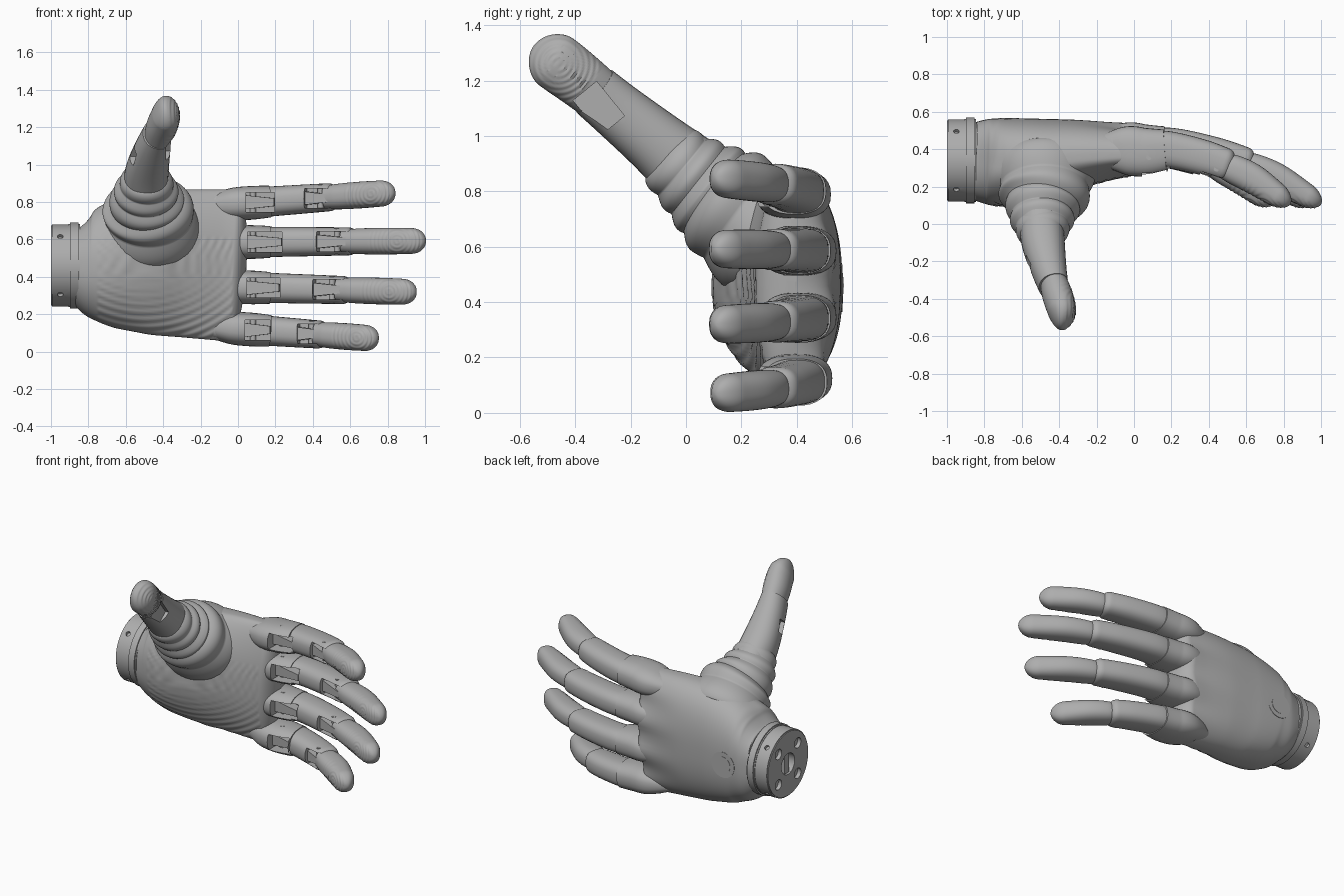
import bpy, bmesh, math
from mathutils import Vector, Matrix

cube = bpy.data.objects.get("Cube")
if cube:
    bpy.data.objects.remove(cube, do_unlink=True)

grey = bpy.data.materials.new("warm_grey")
grey.use_nodes = True
grey.diffuse_color = (0.42, 0.42, 0.42, 1)
bsdf = next(n for n in grey.node_tree.nodes if n.type == 'BSDF_PRINCIPLED')
bsdf.inputs["Base Color"].default_value = grey.diffuse_color
bsdf.inputs["Roughness"].default_value = 0.6


def smooth(obj, angle=35):
    bpy.ops.object.select_all(action='DESELECT')
    obj.select_set(True)
    bpy.context.view_layer.objects.active = obj
    bpy.ops.object.shade_smooth_by_angle(angle=math.radians(angle))


def finish(name, bm, angle=35):
    bmesh.ops.recalc_face_normals(bm, faces=bm.faces)
    mesh = bpy.data.meshes.new(name)
    bm.to_mesh(mesh)
    bm.free()
    obj = bpy.data.objects.new(name, mesh)
    bpy.context.collection.objects.link(obj)
    mesh.materials.append(grey)
    smooth(obj, angle)
    return obj


def spline(stations, u):
    """Catmull-Rom through stations of (x, y, z, width, height)."""
    n = len(stations) - 1
    i = min(int(u * n), n - 1)
    f = u * n - i
    a, b, c, d = (stations[min(max(i + k, 0), n)] for k in (-1, 0, 1, 2))
    return [q + 0.5 * f * (r - p + f * (2 * p - 5 * q + 4 * r - s + f * (3 * (q - r) + s - p)))
            for p, q, r, s in zip(a, b, c, d)]


def loft(name, stations, ref, rings=32, sides=32, power=2.3, tip=0.0, shape=None, angle=35):
    """Superellipse skin along a path; tip rounds the far end over that length."""
    bm = bmesh.new()
    end = Vector(stations[-1][:3])
    ref = Vector(ref)
    loops = []
    for i in range(rings + 1):
        u = i / rings
        if tip:
            u = 1 - (1 - u) ** 1.4
        s = spline(stations, u)
        p = Vector(s[:3])
        lo, hi = max(u - .02, 0), min(u + .02, 1)
        t = (Vector(spline(stations, hi)[:3]) - Vector(spline(stations, lo)[:3])).normalized()
        side = (ref - t * t.dot(ref)).normalized()
        up = t.cross(side)
        d = (end - p).length
        k = max(0.05, math.sqrt(1 - (1 - d / tip) ** 2)) if tip and d < tip else 1
        loop = []
        for j in range(sides):
            a = math.tau * j / sides
            c, sn = math.cos(a), math.sin(a)
            c = math.copysign(abs(c) ** (2 / power), c)
            sn = math.copysign(abs(sn) ** (2 / power), sn)
            q = p + side * (c * s[3] * k) + up * (sn * s[4] * k)
            loop.append(bm.verts.new(shape(q, p, u) if shape else q))
        loops.append(loop)
    for l0, l1 in zip(loops, loops[1:]):
        for j in range(sides):
            bm.faces.new((l0[j], l0[j - 1], l1[j - 1], l1[j]))
    bm.faces.new(loops[0])
    bm.faces.new(loops[-1])
    return finish(name, bm, angle)


def box(name, centre, size, rot=(0, 0, 0), taper=1):
    bm = bmesh.new()
    bmesh.ops.create_cube(bm, size=1)
    for v in bm.verts:
        v.co.z *= taper if v.co.x > 0 else 1
    m = Matrix.Diagonal((*size, 1))
    for axis, r in zip("XYZ", rot):
        m = Matrix.Rotation(math.radians(r), 4, axis) @ m
    bm.transform(Matrix.Translation(centre) @ m)
    return finish(name, bm)


def rod(name, centre, radius, length, axis, bevel=0.0):
    bm = bmesh.new()
    bmesh.ops.create_cone(bm, cap_ends=True, cap_tris=True, segments=48,
                          radius1=radius, radius2=radius, depth=length)
    if bevel:
        rim = [e for e in bm.edges if abs(e.verts[0].co.z - e.verts[1].co.z) < 1e-5
               and all(v.co.xy.length > radius / 2 for v in e.verts)]
        bmesh.ops.bevel(bm, geom=rim, offset=bevel, segments=2, affect='EDGES')
    turn = Vector((0, 0, 1)).rotation_difference(Vector(axis)).to_matrix().to_4x4()
    bm.transform(Matrix.Translation(centre) @ turn)
    return finish(name, bm)


def cut(targets, cutters):
    if len(cutters) > 1:
        for c in cutters:
            c.select_set(True)
        bpy.context.view_layer.objects.active = cutters[0]
        bpy.ops.object.join()
    for obj in targets:
        mod = obj.modifiers.new("cut", 'BOOLEAN')
        mod.operation, mod.solver, mod.object = 'DIFFERENCE', 'EXACT', cutters[0]
        bpy.context.view_layer.objects.active = obj
        bpy.ops.object.modifier_apply(modifier=mod.name)
        smooth(obj)
    bpy.data.objects.remove(cutters[0], do_unlink=True)


# Palm: boxy back, rounder front with grip ridges, valleys between the fingers
def palm_shape(q, p, u):
    v = (q.z - p.z) / 0.4
    depth = q.y - p.y
    if depth < 0:
        q.y -= depth * 0.45 * v * v
    q.y -= 0.04 * u * v * v
    if depth < -0.05 and -0.75 < q.x < -0.03 and q.z < 0.6:
        r = math.hypot(q.x + 0.5, q.z - 0.8)
        q.y += 0.003 * math.sin(r * math.tau / 0.04)
    if depth > 0 and u > .6 and .14 < q.z < .79:
        q.y -= 0.04 * ((u - .6) / .4) ** 2 * (1 - math.cos(math.tau * (q.z - .14) / .2167)) / 2
    return q


palm_rows = [(-.86, .34, .46, .205, .205), (-.78, .335, .455, .28, .228), (-.68, .33, .46, .335, .235),
             (-.5, .345, .473, .38, .22), (-.3, .375, .472, .395, .185), (-.1, .395, .463, .403, .152),
             (.045, .40, .455, .41, .142)]
loft("palm", palm_rows, (0, 0, 1), rings=130, sides=128, power=2.7, tip=.08, shape=palm_shape, angle=60)
for i, r in enumerate((.085, .055)):
    rod(f"back_button_{i + 1}", (-.67, .559 + .002 * i, .45), r, .012, (0, 1, 0))

# Wrist: stepped collar with screw holes and a mounting face
collar = rod("wrist_collar", (-.95, .34, .46), .22, .1, (1, 0, 0), .006)
rod("wrist_flange", (-.875, .34, .46), .23, .06, (1, 0, 0), .008)
drills = [rod("socket_cutter", (-1, .34, .46), .07, .1, (1, 0, 0))]
for i in range(4):
    c, s = math.cos(math.radians(45 + 90 * i)), math.sin(math.radians(45 + 90 * i))
    drills.append(rod("screw_cutter", (-.95, .34 + .22 * c, .46 + .22 * s), .015, .04, (0, c, s)))
    drills.append(rod("mount_cutter", (-1, .34 + .145 * c, .46 + .145 * s), .034, .05, (1, 0, 0)))
cut([collar], drills)
box("socket_key", (-.97, .34, .46), (.04, .05, .13))


# Fingers: knuckle shell, two phalanges, open palm-side slots, links and pins
def finger(label, length, z0, z1, lift):
    def row(t, y, w, h, absolute=False):
        x = t if absolute else t * length
        f = x / length
        return (x, y + lift * (1 - f), z0 + (z1 - z0) * f, w, h)

    base = [row(-.12, .40, .07, .1, True), row(.08, .385, .083, .115, True)]
    near = base + [row(.22, .40, .08, .1), row(.45, .357, .077, .094), row(.64, .305, .074, .083)]
    far = [row(.56, .315, .06, .064), row(.64, .293, .068, .078), row(.76, .243, .071, .08),
           row(.89, .17, .07, .068), row(1, .105, .066, .052)]
    shell = [row(-.24, .40, .03, .05, True), row(-.06, .40, .082, .125, True),
             row(.06, .388, .09, .13, True), row(.17, .395, .085, .115, True)]
    up = (0, 0, 1)
    knuckle = loft(label + "_knuckle", shell, up, rings=24, power=2.5)
    near_obj = loft(label + "_proximal", near, up, rings=36, power=2.6, tip=.05)

    def ridges(q, p, u):
        if u > .45 and q.y < p.y - .02:
            r = math.hypot(q.x - .85 * length, q.z - p.z)
            q.y += .002 * math.sin(r * math.tau / .02)
        return q
    loft(label + "_distal", far, up, rings=80, sides=64, power=2.4, tip=.085, shape=ridges, angle=60)

    for k, (a, b, depth, tilt) in enumerate(((.05, .235, .365, 0), (.41, .59, .32, -14))):
        x, z = (a + b) / 2 * length, z0 + (z1 - z0) * (a + b) / 2
        size = ((b - a) * length, .2, .105)
        cutter = box("slot_cutter", (x, depth + lift - .1, z), size, (0, 0, tilt))
        cut([near_obj, knuckle] if k == 0 else [near_obj], [cutter])
        box(f"{label}_link_{k + 1}", (x, depth + lift / 2 - .025, z),
            ((b - a) * length, .06, .075), (0, 0, tilt - 6), .55)
    for k, (x, y, w) in enumerate(((.08, .36, .089), (.53 * length, .3, .073))):
        rod(f"{label}_pin_{k + 1}", (x, y + lift / 2, z0 + (z1 - z0) * x / length), .017, 2 * w, up, .002)


finger("index", .835, .79, .85, -.005)
finger("middle", 1.0, .585, .592, .015)
finger("ring", .95, .345, .318, .015)
finger("little", .745, .123, .068, 0)


# Thumb base: ribbed bellows
def ribs(q, p, u):
    return p + (q - p) * (.94 + .09 * abs(math.sin(5 * math.pi * u)))


bellows = [(-.48, .32, .63, .28, .25), (-.48, .16, .75, .243, .215), (-.49, .075, .815, .19, .178),
           (-.49, .0, .875, .16, .147), (-.485, -.07, .935, .12, .125)]
loft("thumb_bellows", bellows, (1, 0, 0), rings=100, sides=64, power=2, shape=ribs, angle=60)

# Thumb: proximal and distal pieces with hinge notches
lower = [(-.5, .04, .85, .12, .14), (-.485, -.1, .97, .115, .118), (-.455, -.24, 1.085, .095, .105),
         (-.43, -.33, 1.16, .08, .1)]
proximal = loft("thumb_proximal", lower, (1, 0, 0), rings=24, power=2.2)


def thumb_ridges(q, p, u):
    if u > .3 and q.x > p.x + .02:
        r = math.hypot(q.y + .46, q.z - 1.26)
        q.x += .002 * math.sin(r * math.tau / .02)
    return q


upper = [(-.435, -.3, 1.135, .07, .094), (-.41, -.38, 1.2, .08, .1), (-.385, -.47, 1.268, .074, .104),
         (-.392, -.55, 1.325, .05, .095)]
distal = loft("thumb_distal", upper, (1, 0, 0), rings=80, sides=64, power=2.1, tip=.1,
              shape=thumb_ridges, angle=60)
cut([proximal, distal], [box("notch_cutter", (-.335, -.315, 1.1), (.1, .11, .16), (39, 0, 0))])
cut([proximal], [box("hinge_cutter", (-.56, -.22, 1.05), (.09, .08, .08), (39, 0, 0))])
